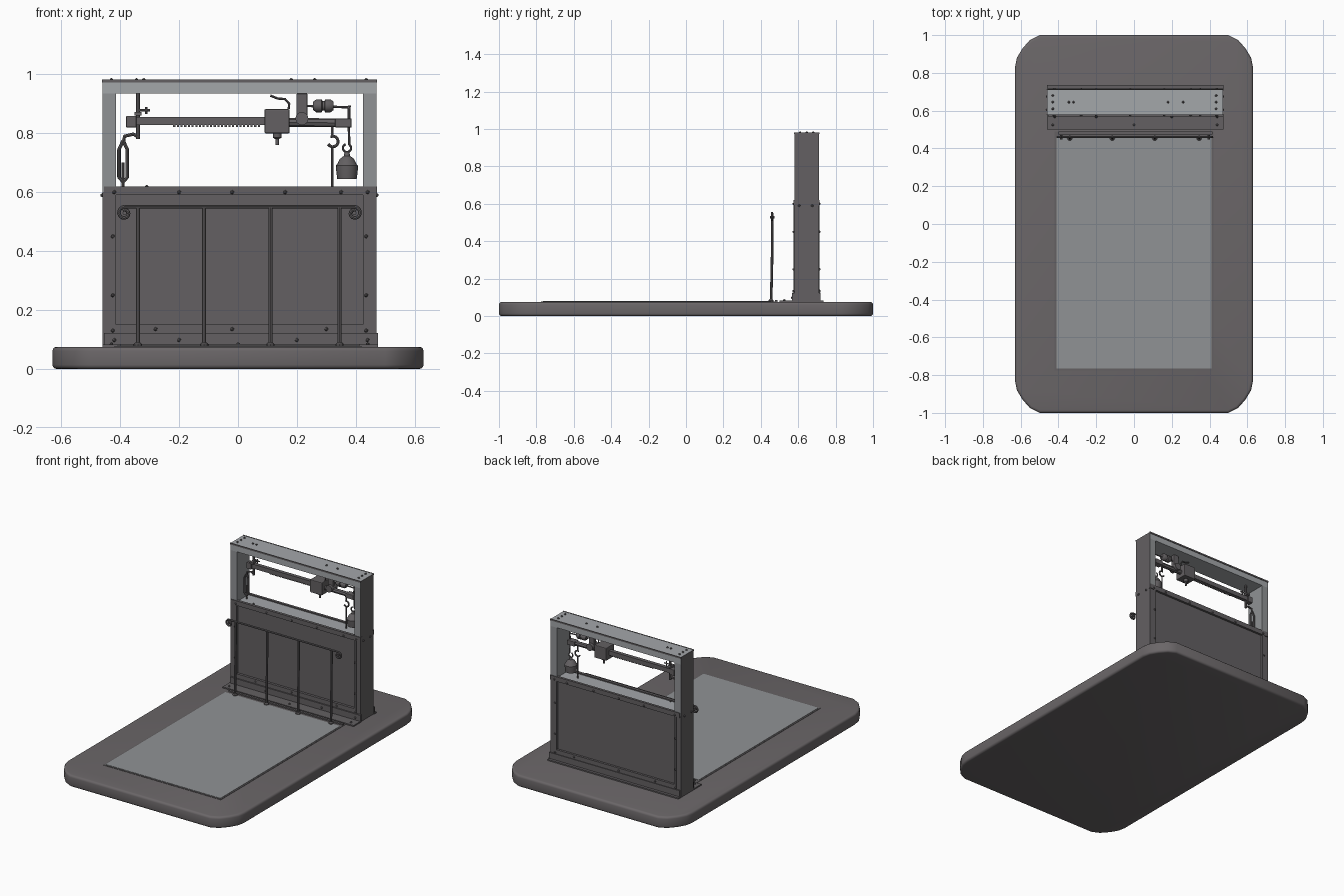
import bpy, bmesh, math
from mathutils import Vector, Matrix

cube = bpy.data.objects.get("Cube")
if cube:
    bpy.data.objects.remove(cube, do_unlink=True)


def material(name, r, g, b):
    m = bpy.data.materials.new(name)
    m.use_nodes = True
    m.diffuse_color = (r, g, b, 1)
    m.node_tree.nodes["Principled BSDF"].inputs["Base Color"].default_value = (r, g, b, 1)
    return m


SLAB = material("warm grey slab", 0.145, 0.133, 0.138)
IRON = material("dark iron", 0.125, 0.117, 0.122)
STEEL = material("worn steel", 0.28, 0.29, 0.30)
BRIGHT = material("bright steel", 0.37, 0.385, 0.40)


def finish(name, bm, mats, smooth=False):
    bmesh.ops.recalc_face_normals(bm, faces=bm.faces)
    mesh = bpy.data.meshes.new(name)
    bm.to_mesh(mesh)
    bm.free()
    ob = bpy.data.objects.new(name, mesh)
    bpy.context.collection.objects.link(ob)
    for m in mats:
        mesh.materials.append(m)
    if smooth:
        bpy.ops.object.select_all(action="DESELECT")
        ob.select_set(True)
        bpy.context.view_layer.objects.active = ob
        bpy.ops.object.shade_smooth_by_angle(angle=math.radians(40))
    return ob


def add_box(bm, x, y, z):
    size = Vector((x[1] - x[0], y[1] - y[0], z[1] - z[0]))
    mid = Vector((x[0] + x[1], y[0] + y[1], z[0] + z[1])) / 2
    bmesh.ops.create_cube(bm, size=1, matrix=Matrix.Translation(mid) @ Matrix.Diagonal((*size, 1)))


def box(name, x, y, z, mat, bevel=0):
    bm = bmesh.new()
    add_box(bm, x, y, z)
    if bevel:
        bmesh.ops.bevel(bm, geom=bm.edges[:], offset=bevel, segments=2, affect="EDGES", profile=0.5)
    return finish(name, bm, [mat])


def rod(name, points, r, mat=IRON, sides=8):
    # Tube swept along a path
    bm = bmesh.new()
    pts = [Vector(p) for p in points]
    rings = []
    for i, p in enumerate(pts):
        d = (pts[min(i + 1, len(pts) - 1)] - pts[max(i - 1, 0)]).normalized()
        side = Vector((0, 1, 0)) if abs(d.y) < 0.9 else Vector((1, 0, 0))
        u = d.cross(side).normalized()
        v = d.cross(u)
        rings.append([bm.verts.new(p + r * (u * math.cos(a) + v * math.sin(a)))
                      for a in (math.tau * k / sides for k in range(sides))])
    for a, b in zip(rings, rings[1:]):
        for k in range(sides):
            bm.faces.new((a[k], a[(k + 1) % sides], b[(k + 1) % sides], b[k]))
    bm.faces.new(rings[0])
    bm.faces.new(rings[-1])
    return finish(name, bm, [mat], True)


def lathe(name, profile, at, axis="Z", mat=IRON, sides=16):
    bm = bmesh.new()
    vs = [bm.verts.new((r, 0, h)) for r, h in profile]
    edges = [bm.edges.new(p) for p in zip(vs, vs[1:])]
    bmesh.ops.spin(bm, geom=vs + edges, axis=(0, 0, 1), cent=(0, 0, 0), angle=math.tau, steps=sides)
    bmesh.ops.remove_doubles(bm, verts=bm.verts, dist=0.0002)
    if axis != "Z":
        bm.transform(Matrix.Rotation(math.pi / 2, 4, "Y" if axis == "X" else "X"))
    bm.transform(Matrix.Translation(at))
    return finish(name, bm, [mat], True)


def arc(x, z, r, a0, a1, y, n=10):
    return [(x + r * math.cos(t), y, z + r * math.sin(t))
            for t in (math.radians(a0 + (a1 - a0) * i / n) for i in range(n + 1))]


def rivets(name, places, r=0.007, mat=IRON):
    bm = bmesh.new()
    for p in places:
        bmesh.ops.create_icosphere(bm, subdivisions=1, radius=r, matrix=Matrix.Translation(p))
    return finish(name, bm, [mat], True)


# Base slab with softened corners
bm = bmesh.new()
corner = [(0.63, 0.83), (0.62, 0.88), (0.59, 0.93), (0.55, 0.975), (0.50, 1.0)]
outline = []
for sx, sy, step in ((1, 1, 1), (-1, 1, -1), (-1, -1, 1), (1, -1, -1)):
    outline += [(sx * x, sy * y) for x, y in corner[::step]]
face = bm.faces.new([bm.verts.new((x, y, 0)) for x, y in outline])
ext = bmesh.ops.extrude_face_region(bm, geom=[face])
top_verts = [v for v in ext["geom"] if isinstance(v, bmesh.types.BMVert)]
bmesh.ops.translate(bm, verts=top_verts, vec=(0, 0, 0.075))
rims = [e for e in bm.edges if abs(e.verts[0].co.z - e.verts[1].co.z) < 0.001]
bmesh.ops.bevel(bm, geom=rims, offset=0.014, segments=3, affect="EDGES", profile=0.5)
finish("base_slab", bm, [SLAB], True)

# Weighing platform in its dark rim
box("platform_rim", (-0.42, 0.42), (-0.775, 0.49), (0.07, 0.077), IRON)
box("platform_plate", (-0.41, 0.41), (-0.765, 0.455), (0.072, 0.079), STEEL)

# Upright frame: posts with dark outer sides, bright top rail
Y = (0.58, 0.71)
for side, x in (("right", (-0.46, -0.415)), ("left", (0.425, 0.47))):
    box(side + "_lower_post", x, Y, (0.07, 0.6), IRON)
    post = box(side + "_upper_post", x, Y, (0.6, 0.935), STEEL)
    post.data.materials.append(IRON)
    for f in post.data.polygons:
        f.material_index = int(f.normal.x * f.center.x > 0.1)
rail = box("top_rail", (-0.46, 0.47), Y, (0.935, 0.98), BRIGHT)
rail.data.materials.append(IRON)
for f in rail.data.polygons:
    f.material_index = int(abs(f.normal.x) > 0.5)
for side, y in (("front", (0.577, 0.581)), ("back", (0.709, 0.713))):
    box(side + "_top_lip", (-0.462, 0.472), y, (0.972, 0.982), IRON)

# Boxed lower housing with raised borders front and back
box("housing_panel", (-0.42, 0.43), (0.592, 0.70), (0.08, 0.605), IRON)
box("housing_shelf", (-0.415, 0.425), (0.585, 0.705), (0.605, 0.613), BRIGHT)
for side, y in (("front", (0.576, 0.594)), ("back", (0.698, 0.714))):
    box(side + "_upper_strip", (-0.455, 0.472), y, (0.59, 0.62), IRON)
    box(side + "_lower_strip", (-0.42, 0.43), y, (0.12, 0.15), IRON)
    for x in (-0.43, 0.425):
        box(side + "_border", (x, x + 0.015), y, (0.12, 0.6), IRON)
box("front_angle_wall", (-0.455, 0.475), (0.568, 0.582), (0.075, 0.122), IRON)
box("front_angle_foot", (-0.46, 0.475), (0.50, 0.582), (0.07, 0.083), IRON)
box("back_angle_wall", (-0.455, 0.475), (0.708, 0.718), (0.075, 0.122), IRON)
box("back_angle_foot", (-0.46, 0.475), (0.708, 0.735), (0.07, 0.083), IRON)

# Rivets on frame, housing and feet
spots = [(x, y, 0.981) for x in (-0.43, 0.435) for y in (0.61, 0.645, 0.68)]
spots += [(x, 0.645, 0.981) for x in (-0.345, -0.32, 0.18, 0.26)]
spots += [(x, y, 0.59) for x in (-0.461, 0.471) for y in (0.605, 0.675)]
for y in (0.576, 0.714):
    spots += [(x, y, 0.6) for x in (-0.42, -0.2, -0.02, 0.16, 0.35, 0.44)]
    spots += [(x, y, z) for x in (-0.425, 0.435) for z in (0.13, 0.25, 0.45)]
    spots += [(x, y, 0.135) for x in (-0.28, -0.02, 0.3)]
spots += [(x, 0.567, 0.098) for x in (-0.42, -0.2, 0.2, 0.44)]
spots += [(x, 0.525, 0.084) for x in (-0.43, 0.0, 0.44)]
spots.append((-0.31, 0.6, 0.618))
rivets("rivets", spots)

# Railing with scrolled ends
RY = 0.46
bar_x = (-0.34, -0.115, 0.11, 0.345)
for x in bar_x:
    rod("railing_bar", [(x, RY - 0.005, 0.07), (x, RY, 0.3), (x, RY + 0.002, 0.55)], 0.007)
    lathe("railing_foot", [(0, 0), (0.014, 0), (0.014, 0.008), (0.008, 0.014), (0, 0.014)],
          (x, RY - 0.005, 0.076), sides=8)
for s in (-1, 1):
    curl = []
    for i in range(19):
        t = math.radians(90 - s * i * 22)
        r = 0.022 - 0.0007 * i
        curl.append((0.005 + s * 0.39 + r * math.cos(t), RY, 0.529 + r * math.sin(t)))
    rod("railing_scroll", curl, 0.006)
    lathe("scroll_boss", [(0, -0.012), (0.007, -0.012), (0.007, 0.012), (0, 0.012)],
          (0.005 + s * 0.39, RY, 0.529), "Y", sides=8)
rod("railing_top_bar", [(-0.385, RY, 0.551), (0.395, RY, 0.551)], 0.006)
box("railing_sill", (-0.4, 0.415), (0.475, 0.49), (0.075, 0.085), IRON)

# Balance beam with notched edge
BY = 0.645
box("balance_beam", (-0.345, 0.1), (BY - 0.012, BY + 0.012), (0.828, 0.856), IRON)
box("beam_end_block", (-0.38, -0.345), (BY - 0.018, BY + 0.018), (0.82, 0.859), IRON, 0.003)
bm = bmesh.new()
for i in range(24):
    x = -0.22 + i * 0.0125
    add_box(bm, (x, x + 0.007), (BY - 0.008, BY + 0.008), (0.821, 0.83))
finish("beam_notches", bm, [IRON])
rod("beam_head", [(0.17, BY, 0.837), (0.385, BY, 0.835)], 0.015)
box("beam_head_block", (0.33, 0.385), (BY - 0.02, BY + 0.02), (0.82, 0.85), IRON, 0.003)

# Sliding poise
box("poise_block", (0.09, 0.175), (BY - 0.04, BY + 0.04), (0.80, 0.882), IRON, 0.004)
lathe("poise_screw", [(0, 0), (0.006, 0), (0.006, 0.02), (0.015, 0.025), (0.015, 0.042), (0, 0.042)],
      (0.133, BY, 0.76), sides=10)
rod("poise_spring", [(0.172, BY, 0.882), (0.174, BY, 0.9), (0.16, BY, 0.916),
                     (0.135, BY, 0.918), (0.11, BY, 0.928)], 0.004)

# Fulcrum hanger and fine counterweight
box("fulcrum_hanger", (0.198, 0.236), (BY - 0.012, BY + 0.012), (0.85, 0.935), IRON, 0.004)
lathe("fulcrum_pivot", [(0, -0.03), (0.022, -0.03), (0.022, 0.03), (0, 0.03)], (0.217, BY, 0.85), "Y")
rod("counterweight_rod", [(0.23, BY, 0.893), (0.38, BY, 0.888)], 0.004)
lathe("counterweight", [(0, -0.035), (0.014, -0.035), (0.022, -0.024), (0.022, -0.006), (0.016, -0.003),
                        (0.016, 0.003), (0.022, 0.006), (0.022, 0.024), (0.014, 0.035), (0, 0.035)],
      (0.29, BY, 0.893), "X")
rod("counterweight_stem", [(0.376, BY, 0.835), (0.378, BY, 0.895)], 0.005)

# Left-hand suspension: hanger, bracket and turnbuckle
rod("end_hanger", [(-0.34, BY, 0.78), (-0.34, BY, 0.935)], 0.007)
box("hanger_guide", (-0.352, -0.328), (BY - 0.025, BY + 0.025), (0.86, 0.872), IRON)
rod("guide_arm", [(-0.34, BY, 0.878), (-0.298, BY, 0.878)], 0.004)
rod("guide_finger", [(-0.312, BY, 0.865), (-0.312, BY, 0.89)], 0.004)
rod("link_arm", [(-0.335, BY, 0.785), (-0.355, BY, 0.797), (-0.385, BY, 0.79), (-0.39, BY, 0.765)], 0.006)
for x in (-0.404, -0.376):
    rod("turnbuckle_side", [(-0.39, BY, 0.775), (x, BY, 0.745), (x, BY, 0.65), (-0.39, BY, 0.635)], 0.006)
rod("turnbuckle_rod", [(-0.39, BY, 0.61), (-0.39, BY, 0.70)], 0.005)

# Hook with pull rod
rod("hook_shank", [(0.32, BY, 0.825), (0.32, BY, 0.792)] + arc(0.322, 0.772, 0.018, 110, -150, BY), 0.005)
rod("pull_rod", [(0.32, BY, 0.61), (0.32, BY, 0.755)], 0.004)

# Hanging weight
rod("weight_hook", [(0.376, BY, 0.825), (0.378, BY, 0.76)] + arc(0.37, 0.75, 0.014, 50, -250, BY), 0.004)
lathe("hanging_weight", [(0, 0), (0.033, 0), (0.036, 0.022), (0.038, 0.045), (0.033, 0.05),
                         (0.024, 0.068), (0.011, 0.078), (0.008, 0.092), (0, 0.095)], (0.37, BY, 0.645))
